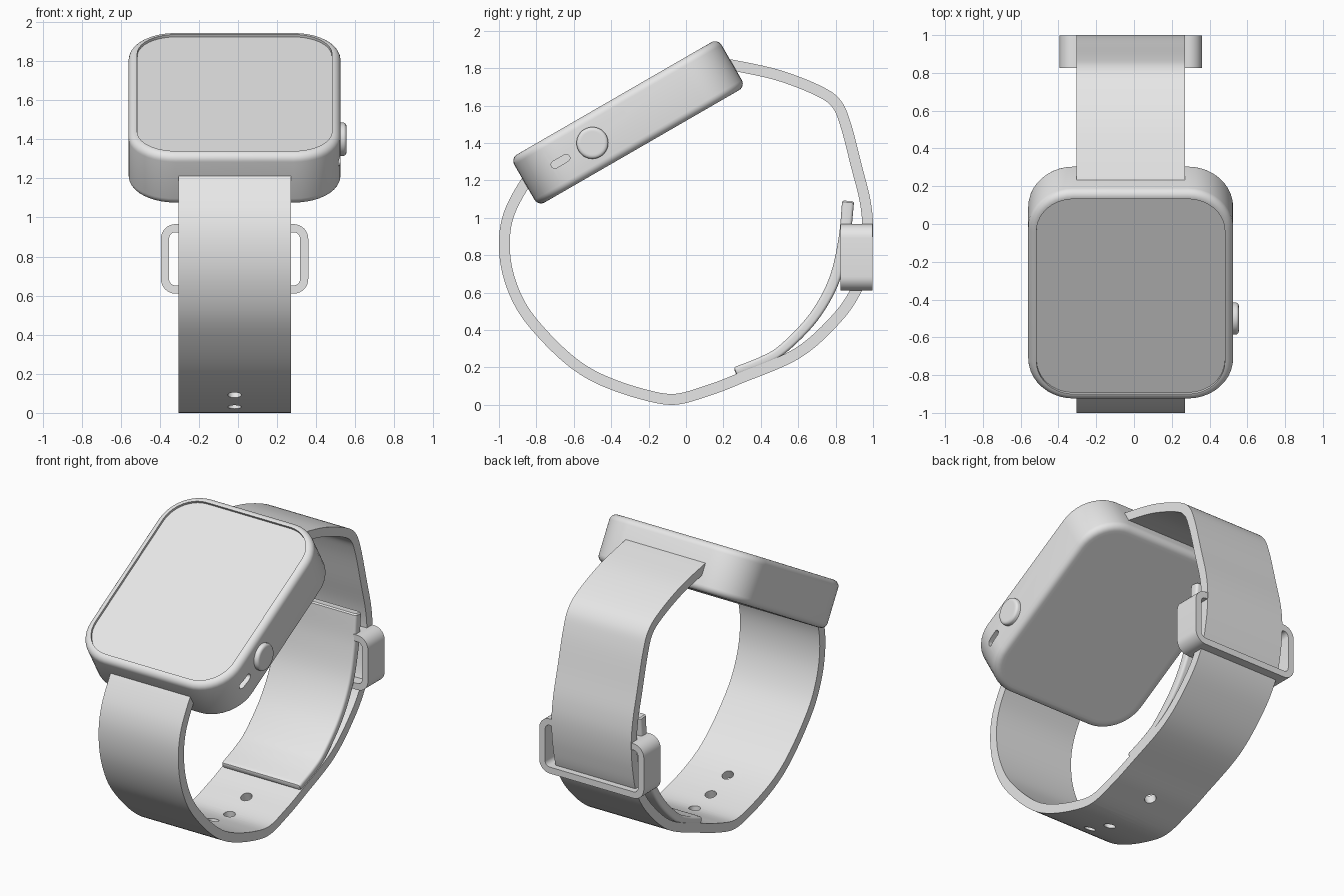
import bpy, bmesh
from math import sin, cos, pi, radians
from mathutils import Vector, Matrix

if "Cube" in bpy.data.objects:
    bpy.data.objects.remove(bpy.data.objects["Cube"])

grey = bpy.data.materials.new("light_grey")
grey.use_nodes = True
grey.diffuse_color = (0.8, 0.8, 0.8, 1)
grey.node_tree.nodes["Principled BSDF"].inputs["Base Color"].default_value = (0.8, 0.8, 0.8, 1)

MID = -0.0175                                   # centre line in x
TILT = Matrix.Translation((MID, -0.31, 1.51)) @ Matrix.Rotation(radians(30), 4, "X")


def rounded_rect(hx, hy, r, steps=10):
    """2D outline with rounded corners."""
    pts = []
    for q, (sx, sy) in enumerate(((1, 1), (-1, 1), (-1, -1), (1, -1))):
        for i in range(steps + 1):
            a = (q + i / steps) * pi / 2
            pts.append((sx * (hx - r) + r * cos(a), sy * (hy - r) + r * sin(a)))
    return pts


def loft(name, rings, matrix=Matrix(), closed=False):
    """Skin a list of equal rings, capped at the ends or joined in a loop."""
    bm = bmesh.new()
    vs = [[bm.verts.new(matrix @ Vector(p)) for p in ring] for ring in rings]
    pairs = list(zip(vs, vs[1:])) + ([(vs[-1], vs[0])] if closed else [])
    for a, b in pairs:
        for i in range(len(a)):
            j = (i + 1) % len(a)
            bm.faces.new((a[i], a[j], b[j], b[i]))
    if not closed:
        bm.faces.new(vs[0])
        bm.faces.new(vs[-1])
    bmesh.ops.recalc_face_normals(bm, faces=bm.faces)
    mesh = bpy.data.meshes.new(name)
    bm.to_mesh(mesh)
    bm.free()
    mesh.materials.append(grey)
    obj = bpy.data.objects.new(name, mesh)
    bpy.context.collection.objects.link(obj)
    return obj


def activate(obj):
    bpy.ops.object.select_all(action="DESELECT")
    obj.select_set(True)
    bpy.context.view_layer.objects.active = obj


def cut(obj, cutter):
    activate(obj)
    mod = obj.modifiers.new("cut", "BOOLEAN")
    mod.operation, mod.solver, mod.object = "DIFFERENCE", "EXACT", cutter
    bpy.ops.object.modifier_apply(modifier=mod.name)
    bpy.data.objects.remove(cutter)


def smooth(obj):
    activate(obj)
    bpy.ops.object.shade_smooth_by_angle(angle=radians(30))


def spline(pts, steps=6):
    """Catmull-Rom curve, as (point, unit normal on the left) pairs."""
    p = [Vector(q) for q in pts]
    p = [2 * p[0] - p[1]] + p + [2 * p[-1] - p[-2]]
    out = []
    for a, b, c, d in zip(p, p[1:], p[2:], p[3:]):
        for i in range(steps):
            t = i / steps
            out.append(0.5 * (2 * b + (c - a) * t + (2 * a - 5 * b + 4 * c - d) * t**2
                              + (3 * b - a - 3 * c + d) * t**3))
    out.append(p[-2])
    frames = []
    for i, q in enumerate(out):
        t = (out[min(i + 1, len(out) - 1)] - out[max(i - 1, 0)]).normalized()
        frames.append((q, Vector((-t.y, t.x))))
    return frames


# Case: rounded block with filleted rims and a shallow pocket for the screen
HX, HY, HZ, CORNER, FILLET = 0.5425, 0.64, 0.148, 0.24, 0.04


def case_ring(inset, z):
    return [(x, y, z) for x, y in rounded_rect(HX - inset, HY - inset, CORNER - inset)]


arc = [(FILLET * (1 - cos(a)), FILLET * (1 - sin(a))) for a in (i * pi / 12 for i in range(7))]
profile = [(0.06, -HZ)] + [(i, -HZ + d) for i, d in reversed(arc)]
profile += [(i, HZ - d) for i, d in arc]
profile += [(FILLET + 0.004, HZ), (FILLET + 0.004, HZ - 0.02)]
case = loft("case", [case_ring(i, z) for i, z in profile], TILT)

# Slot sunk into the side of the case
slot = loft("slot_cutter", [[(x, y - 0.417, z) for y, z in rounded_rect(0.055, 0.02, 0.0199, 6)]
                            for x in (HX - 0.035, HX + 0.05)], TILT)
cut(case, slot)
smooth(case)

# Screen plate lying in the pocket
screen = loft("screen", [case_ring(FILLET + 0.005, HZ - d) for d in (0.021, 0.014)], TILT)
smooth(screen)

# Side button with a softened outer rim
button_profile = [(0.085, -0.02), (0.085, 0.016), (0.082, 0.023), (0.076, 0.028),
                  (0.068, 0.03), (0.06, 0.03)]
button = loft("side_button", [[(HX + x, -0.22 + r * cos(a), r * sin(a))
                               for a in (i * pi / 20 for i in range(40))]
                              for r, x in button_profile], TILT)
smooth(button)

# Strap: one band swept round the wrist, given by its outer line in (y, z)
outer = spline([(-0.83, 1.26), (-0.885, 1.2), (-0.97, 1.04), (-1.0, 0.88), (-0.98, 0.695),
                (-0.905, 0.51), (-0.78, 0.35), (-0.62, 0.2), (-0.46, 0.105), (-0.245, 0.03),
                (-0.06, 0.0), (0.13, 0.05), (0.3, 0.115), (0.61, 0.25), (0.825, 0.44),
                (0.94, 0.61), (0.985, 0.78), (1.0, 0.95), (0.985, 1.1), (0.94, 1.28),
                (0.88, 1.51), (0.825, 1.63), (0.72, 1.705), (0.5, 1.79), (0.26, 1.843),
                (0.21, 1.848)])
THICK, HALF = 0.058, 0.2875
rings = []
for p, n in outer:
    q = p + n * THICK
    rings.append([(MID - HALF, p.x, p.y), (MID + HALF, p.x, p.y),
                  (MID + HALF, q.x, q.y), (MID - HALF, q.x, q.y)])
strap = loft("strap", rings)

# Row of adjustment holes along the bottom of the strap
lower = [f for f in outer if f[0].y < 0.4]
for y in (-0.42, -0.245, -0.06, 0.12):
    p, n = min(lower, key=lambda f: abs(f[0].x - y))
    hole = [[(MID + 0.035 * cos(a), p.x + n.x * h + 0.035 * sin(a) * n.y,
              p.y + n.y * h - 0.035 * sin(a) * n.x)
             for a in (i * pi / 12 for i in range(24))] for h in (-0.05, 0.11)]
    cut(strap, loft("hole_cutter", hole))
smooth(strap)

# Inner tail of the strap, thickening upward, with softened ends
tail_line = spline([(0.262, 0.178), (0.41, 0.235), (0.52, 0.3), (0.68, 0.465), (0.79, 0.66),
                    (0.845, 0.88), (0.867, 1.09)])
rings = []
last = len(tail_line) - 1
for i, (p, n) in enumerate(tail_line):
    half = 0.023 + 0.009 * i / last
    t = Vector((n.y, -n.x))
    ends = [(0.012, 0), (0.004, 0.004), (0, 0.012)] if i == 0 else [(0, 0)]
    if i == last:
        ends = [(0, -0.008), (0.008, 0)]
    for inset, along in ends:
        c = p + t * along
        rings.append([(MID + u, c.x + n.x * v, c.y + n.y * v) for u, v in
                      rounded_rect(0.284 - inset, half - inset, 0.016 - inset, 4)])
tail = loft("strap_tail", rings)
smooth(tail)

# Buckle: rounded rectangular loop around both layers of strap
rings = []
for inset, y in ((0, 0.825), (0, 0.998), (0.042, 0.998), (0.042, 0.825)):
    rings.append([(MID + x, y, 0.788 + z) for x, z in
                  rounded_rect(0.377 - inset, 0.178 - inset, 0.075 - inset, 8)])
buckle = loft("buckle", rings, closed=True)
smooth(buckle)
